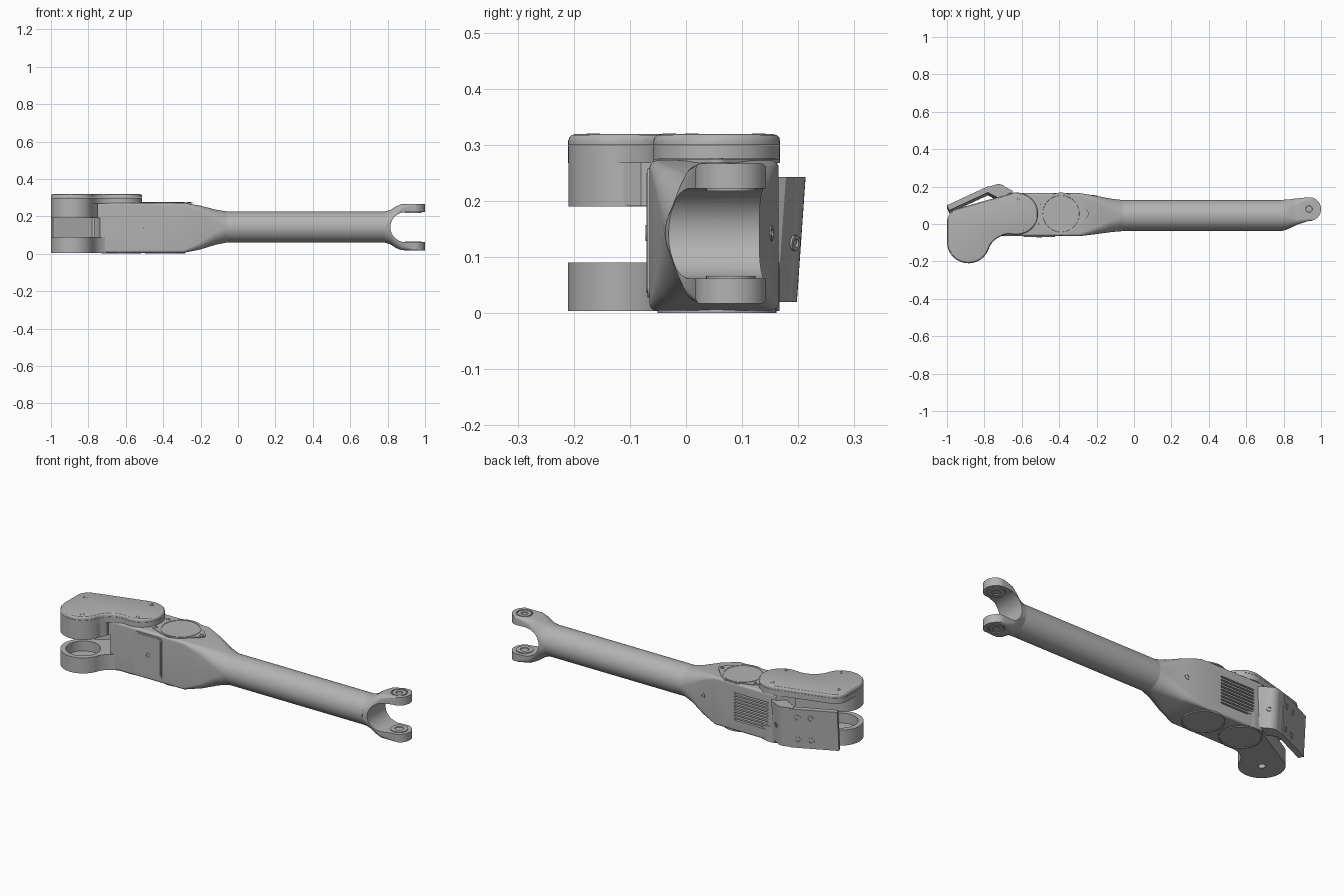
import bpy, bmesh
from math import sin, cos, radians, hypot
from mathutils import Vector

cube = bpy.data.objects.get("Cube")
if cube:
    bpy.data.objects.remove(cube, do_unlink=True)

metal = bpy.data.materials.new("plain_grey_metal")
metal.use_nodes = True
GREY = (0.45, 0.45, 0.45, 1)
metal.diffuse_color = GREY
metal.node_tree.nodes["Principled BSDF"].inputs["Base Color"].default_value = GREY
parts = []


def skin(name, rings, bevel=0):
    """Closed mesh through equal-length rings; bevel rounds the last rim."""
    bm = bmesh.new()
    loops = [[bm.verts.new(p) for p in ring] for ring in rings]
    n = len(loops[0])
    for a, b in zip(loops, loops[1:]):
        for i in range(n):
            j = (i + 1) % n
            bm.faces.new((a[i], a[j], b[j], b[i]))
    bm.faces.new(loops[0][::-1])
    top = bm.faces.new(loops[-1])
    bmesh.ops.recalc_face_normals(bm, faces=bm.faces)
    if bevel:
        bmesh.ops.bevel(bm, geom=list(top.edges), offset=bevel, segments=3,
                        profile=0.5, affect='EDGES')
    mesh = bpy.data.meshes.new(name)
    bm.to_mesh(mesh)
    bm.free()
    mesh.materials.append(metal)
    ob = bpy.data.objects.new(name, mesh)
    bpy.context.collection.objects.link(ob)
    parts.append(ob)
    return ob


def arc(x, y, r, start, end, steps=18):
    angles = [radians(start + (end - start) * i / steps) for i in range(steps + 1)]
    return [(x + r * cos(a), y + r * sin(a)) for a in angles]


def outline(*pieces):
    pts = []
    for p in sum(pieces, []):
        if not pts or hypot(p[0] - pts[-1][0], p[1] - pts[-1][1]) > 0.004:
            pts.append(p)
    if hypot(pts[0][0] - pts[-1][0], pts[0][1] - pts[-1][1]) < 0.004:
        pts.pop()
    return pts


def prism(name, pts, lo, hi, axis='z', bevel=0):
    place = (lambda p, t: (p[0], p[1], t)) if axis == 'z' else (lambda p, t: (p[0], t, p[1]))
    return skin(name, [[place(p, t) for p in pts] for t in (lo, hi)], bevel)


def lathe(name, loc, normal, profile, sides=40):
    """Turn (radius, height) pairs about a normal direction."""
    q = Vector(normal).to_track_quat('Z', 'Y')
    return skin(name, [[Vector(loc) + q @ Vector((x, y, h))
                        for x, y in arc(0, 0, r, 0, 360, sides)[:-1]] for r, h in profile])


def screw(name, loc, normal, r=0.012):
    lathe(name, loc, normal, [(r, -0.006), (r, 0.002), (r * .55, 0.002), (r * .5, -0.003)], 20)


def cut(ob, cutter, operation='DIFFERENCE'):
    mod = ob.modifiers.new("cut", 'BOOLEAN')
    mod.operation, mod.solver, mod.object = operation, 'EXACT', cutter
    bpy.context.view_layer.objects.active = ob
    bpy.ops.object.modifier_apply(modifier=mod.name)
    parts.remove(cutter)
    bpy.data.objects.remove(cutter, do_unlink=True)


def section(x, cy, cz, a, b, r):
    """Rounded rectangle in the yz plane; a circle when a = b = r."""
    ring = []
    for k, (sy, sz) in enumerate(((1, 1), (-1, 1), (-1, -1), (1, -1))):
        for y, z in arc(cy + sy * (a - r), cz + sz * (b - r), r - 1e-4,
                        90 * k + 1, 90 * k + 89, 11):
            ring.append((x, y, z))
    return ring


def rounded_rect(x0, x1, y0, y1, r):
    return outline(arc(x1 - r, y1 - r, r, 0, 90, 6), arc(x0 + r, y1 - r, r, 90, 180, 6),
                   arc(x0 + r, y0 + r, r, 180, 270, 6), arc(x1 - r, y0 + r, r, 270, 360, 6))


LOBE = (-0.885, -0.095)
HUB = (-0.625, 0.055)
MOTOR = (-0.39, 0.055)
waist = arc(-0.665, -0.176, 0.12, 160, 80)

# Housing that blends from a box to the round tube
body = skin("main_housing", [section(-0.77, .05, .1385, .115, .1335, .012),
                             section(-0.29, .05, .1385, .115, .1335, .014),
                             section(-0.2, .048, .140, .102, .117, .04),
                             section(-0.12, .046, .142, .089, .094, .068),
                             section(-0.06, .045, .143, .083, .083, .083)])
cut(body, lathe("clearance", (*LOBE, 0), (0, 0, 1), [(.15, .089), (.15, .191)], 64))
cut(body, prism("corner", [(-.65, .18), (-.85, .18), (-.85, .05), (-.76, .09)], -.1, .4))
# Cooling grooves on the back
for i in range(9):
    z = 0.065 + i * 0.018
    cut(body, prism("groove", rounded_rect(-.62, -.41, z, z + .009, .004), .148, .2, 'y'))

# Round tube
skin("arm_tube", [section(x, .045, .143, .083, .083, .083) for x in (-0.06, 0.79)])

# Forked end
fork = skin("end_fork", [section(.785, .045, .143, .083, .083, .083),
                         section(.815, .05, .142, .081, .092, .074),
                         section(.845, .058, .142, .076, .112, .055),
                         section(.875, .067, .142, .07, .123, .03),
                         section(.935, .08, .142, .063, .125, .01),
                         section(1.02, .08, .142, .063, .125, .01)])
cut(fork, prism("slot", outline(arc(.895, .142, .08, 90, 270, 28), [(1.1, .062), (1.1, .222)]),
                -.2, .3, 'y'))
cut(fork, prism("ear_round", outline(arc(.936, .08, .064, -90, 90, 32),
                                     [(.93, .2), (.7, .2), (.7, -.1), (.93, -.1)]),
                -.1, .4), 'INTERSECT')
for side in (-1, 1):
    label = "upper" if side > 0 else "lower"
    face = (.936, .08, .142 + side * .125)
    cut(fork, lathe("recess", face, (0, 0, side), [(.042, -.006), (.042, .02)]))
    lathe(label + "_fork_bearing", face, (0, 0, side),
          [(.036, -.01), (.036, -.001), (.018, -.001), (.016, -.008)])
    lathe(label + "_fork_boss", (.936, .08, .142 + side * .08), (0, 0, -side),
          [(.044, -.005), (.044, .004), (.022, .004), (.02, -.002)])

# Shoulder joint: lower ring, upper lobe, base plate and rounded cover
lower = prism("lower_joint_ring", outline(arc(*LOBE, .115, 120, 340, 36), waist,
                                          arc(*HUB, .112, -100, 120)), .004, .09)
cut(lower, lathe("ring_recess", (*LOBE, 0), (0, 0, 1), [(.088, .035), (.088, .12)], 48))
cut(lower, lathe("ring_hole", (*LOBE, 0), (0, 0, 1), [(.018, -.1), (.018, .12)], 24))
lathe("upper_joint_lobe", (*LOBE, 0), (0, 0, 1), [(.1145, .19), (.1145, .28)], 64)
prism("upper_joint_web", outline([(-.9425, .0046), (-.885, -.15), (-.785, -.13), (-.75, -.08),
                                  (-.75, .116)]), .191, .28)
bean = outline(arc(*LOBE, .115, 180, 340, 32), waist, arc(*HUB, .113, -100, 106, 32),
               arc(-.925, .01, .075, 106, 180, 10))
prism("joint_base_plate", bean, .268, .2985)
prism("joint_cover", bean, .2995, .319, bevel=.012)
for x, y in ((-.945, .01), (-.84, -.165), (-.62, .13), (-.595, -.03)):
    screw("cover_screw", (x, y, .318), (0, 0, 1))

# Motor flange, its lid and screws on top; lids below
ears = ((-.262, .055), (-.505, .11), (-.505, 0))
prism("motor_flange", outline(arc(*ears[0], .02, -48, 48, 8), arc(*MOTOR, .113, 48, 120),
                              arc(*ears[1], .02, 120, 180, 6), arc(*ears[2], .02, 180, 240, 6),
                              arc(*MOTOR, .113, 240, 312)), .268, .2745)
lathe("motor_lid", (*MOTOR, .2745), (0, 0, 1),
      [(.104, -.004), (.104, .002), (.098, .002), (.097, -.0005)], 64)
for x, y in ears:
    screw("flange_screw", (x, y, .2745), (0, 0, 1), .011)
for name, centre in (("motor_bottom_lid", MOTOR), ("joint_bottom_lid", HUB)):
    lathe(name, (*centre, .005), (0, 0, -1),
          [(.106, -.004), (.106, .005), (.099, .005), (.098, .002)], 64)

# Access panel on the front
prism("front_panel", rounded_rect(-.592, -.422, .028, .258, .018), -.0685, -.06, 'y')
prism("front_panel_inset", rounded_rect(-.584, -.430, .036, .250, .013), -.0705, -.06, 'y')
screw("panel_screw", (-.507, -.0705, .143), (0, -1, 0), .014)
screw("back_screw", (-.21, .152, .143), (.17, 1, 0), .014)

# Leaning bracket and mounting plate at the back
bracket = prism("back_bracket", outline([(-.785, .17), (-.69, .12), (-.64, .16), (-.65, .178)],
                                        arc(-.725, .16, .053, 45, 118, 8), [(-.79, .196)]),
                .02, .243)
plate = prism("mounting_plate", [(-.988, .073), (-.765, .176), (-.778, .203), (-1, .1)],
              .02, .24)
for ob in (bracket, plate):
    for v in ob.data.vertices:
        v.co.y += 0.07 * (v.co.z - 0.24)
for t in (.15, .42):
    for z in (.065, .19):
        screw("plate_screw", (-.778 - .222 * t, .203 - .103 * t + .07 * (z - .24), z),
              (-.42, .91, -.07), .018)
screw("bracket_screw", (-.69, .195, .125), (.55, .83, -.06), .014)

# Smooth shading with sharp edges kept
bpy.ops.object.select_all(action='DESELECT')
for ob in parts:
    ob.select_set(True)
bpy.context.view_layer.objects.active = body
bpy.ops.object.shade_smooth_by_angle(angle=radians(30))
